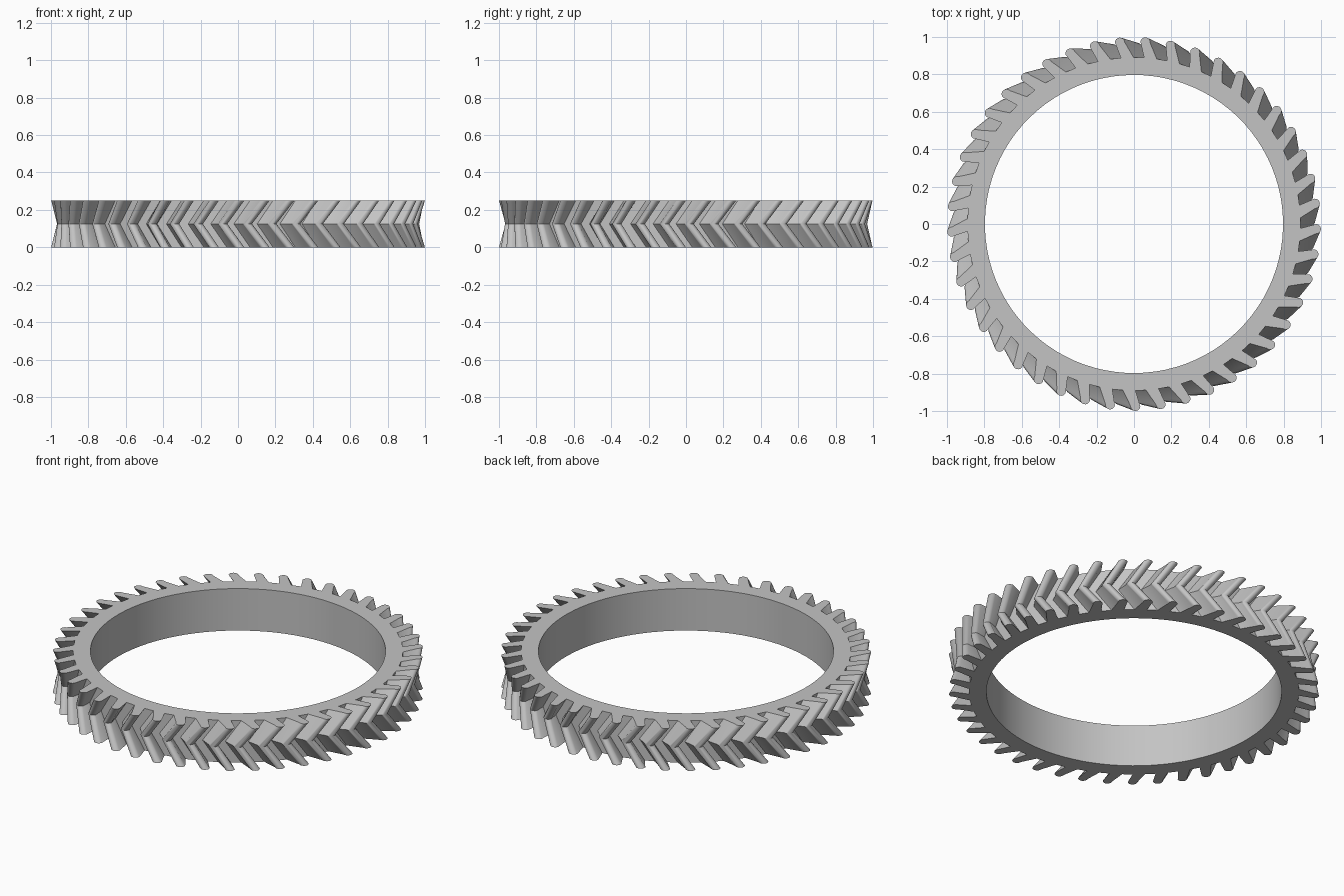
import bpy, bmesh, math

if "Cube" in bpy.data.objects:
    bpy.data.objects.remove(bpy.data.objects["Cube"])

TEETH = 45
HEIGHT = 0.25
R_IN, R_ROOT = 0.797, 0.89
PITCH = 2 * math.pi / TEETH
TWIST = 0.097            # clockwise shift of the middle section
LEAN = 0.036             # sideways lean of each tooth tip
ROOT_HALF, TIP_HALF = 0.034, 0.026
PHASE = math.radians(-1.6) - LEAN


def tooth_outline(tip_radius):
    """Tooth outline as (sideways, outward) points, from right root to left root."""
    pts = [(-ROOT_HALF, R_ROOT)]
    for i in range(9):
        a = math.pi * (1 - i / 8)
        pts.append((LEAN + TIP_HALF * math.cos(a),
                    tip_radius - TIP_HALF + TIP_HALF * math.sin(a)))
    pts.append((ROOT_HALF, R_ROOT))
    # outward = local radial direction, sideways = counterclockwise
    return pts


def polar(bm, angle, radius, z):
    return bm.verts.new((radius * math.cos(angle), radius * math.sin(angle), z))


bm = bmesh.new()
levels = []   # one (teeth, inner) pair per height
for z, tip, turn in ((0, 0.999, 0), (HEIGHT / 2, 0.968, -TWIST), (HEIGHT, 0.999, 0)):
    teeth, inner = [], []
    for k in range(TEETH):
        base = PHASE + k * PITCH + turn
        outline = tooth_outline(tip)
        teeth.append([polar(bm, base + math.atan2(t, r), math.hypot(t, r), z)
                      for t, r in outline])
        # bore points line up with both roots of the tooth
        for t in (-ROOT_HALF, ROOT_HALF):
            inner.append(polar(bm, PHASE + k * PITCH + math.atan2(t, R_ROOT), R_IN, z))
    levels.append((teeth, inner))

# herringbone flanks, tips and valleys, then the bore
for (ta, ia), (tb, ib) in zip(levels, levels[1:]):
    oa = [v for t in ta for v in t]
    ob = [v for t in tb for v in t]
    for lo, hi in ((oa, ob), (ib, ia)):
        n = len(lo)
        for i in range(n):
            j = (i + 1) % n
            bm.faces.new((lo[i], lo[j], hi[j], hi[i]))

# flat end faces: tooth caps and rim
for teeth, inner in (levels[0], levels[-1]):
    for k in range(TEETH):
        t, nxt = teeth[k], teeth[(k + 1) % TEETH]
        a, b, c = inner[2 * k], inner[2 * k + 1], inner[(2 * k + 2) % (2 * TEETH)]
        bm.faces.new(t)
        bm.faces.new((a, b, t[-1], t[0]))
        bm.faces.new((b, c, nxt[0], t[-1]))

bmesh.ops.recalc_face_normals(bm, faces=bm.faces)
mesh = bpy.data.meshes.new("herringbone_ring_gear")
bm.to_mesh(mesh)
bm.free()

gear = bpy.data.objects.new("herringbone_ring_gear", mesh)
bpy.context.collection.objects.link(gear)

steel = bpy.data.materials.new("light_grey")
steel.diffuse_color = (0.55, 0.55, 0.55, 1)
steel.use_nodes = True
steel.node_tree.nodes["Principled BSDF"].inputs["Base Color"].default_value = steel.diffuse_color
mesh.materials.append(steel)

bpy.context.view_layer.objects.active = gear
gear.select_set(True)
bpy.ops.object.shade_smooth_by_angle(angle=math.radians(30))
